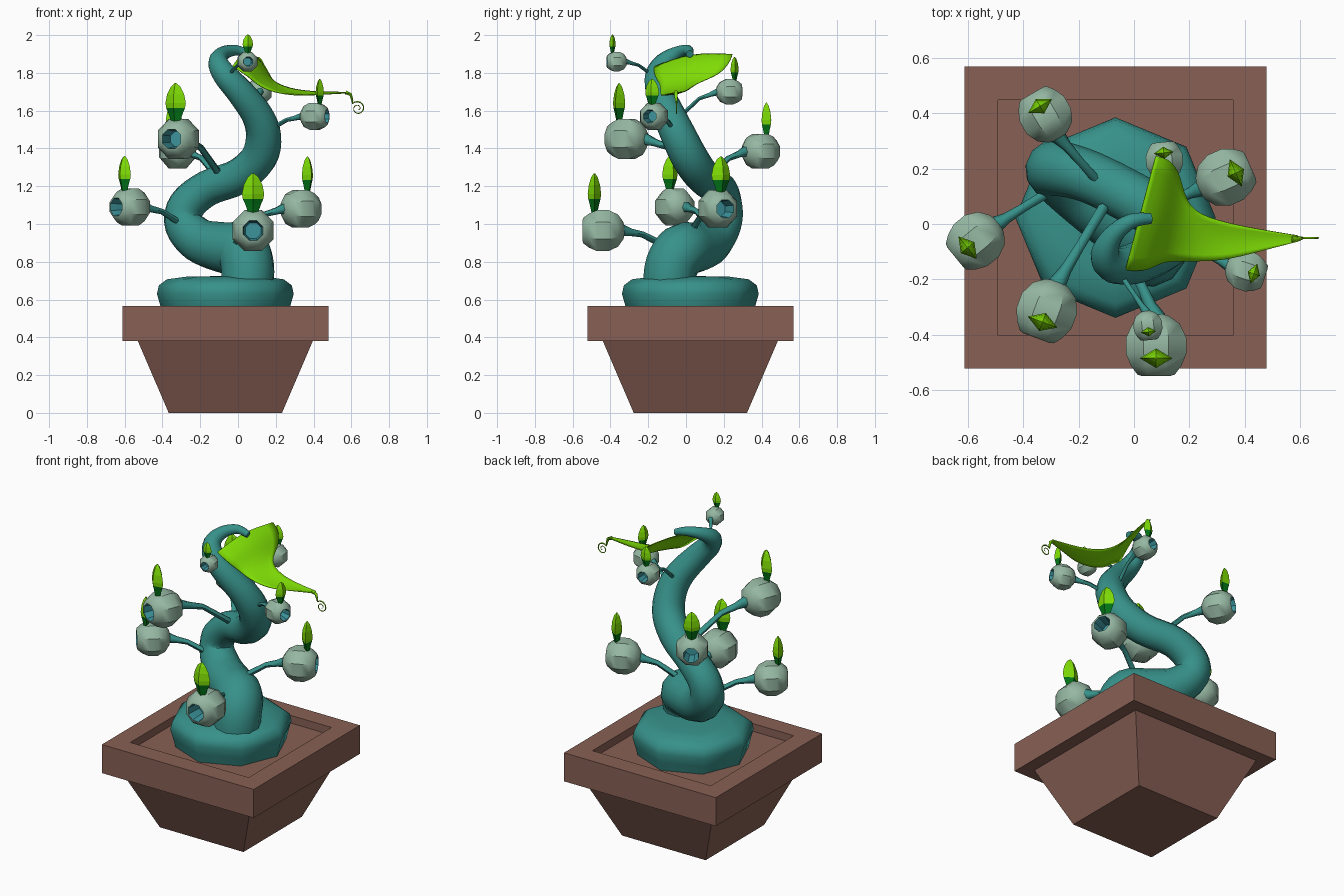
import bpy, bmesh, math
from mathutils import Vector, Matrix

if "Cube" in bpy.data.objects:
    bpy.data.objects.remove(bpy.data.objects["Cube"])


def mat(name, r, g, b):
    m = bpy.data.materials.new(name)
    m.diffuse_color = [(c / 255) ** 2.2 for c in (r, g, b)] + [1]
    m.use_nodes = True
    m.node_tree.nodes["Principled BSDF"].inputs["Base Color"].default_value = m.diffuse_color
    return m


CLAY = mat("clay_brown", 134, 96, 85)
TEAL = mat("stem_teal", 58, 144, 137)
SAGE = mat("bulb_sage", 148, 182, 161)
INNER = mat("hollow_blue_teal", 62, 146, 154)
LIME = mat("leaf_lime", 126, 220, 14)
GREEN = mat("bud_green", 10, 118, 30)


def finish(bm, name, mats, angle=None):
    bmesh.ops.recalc_face_normals(bm, faces=bm.faces)
    me = bpy.data.meshes.new(name)
    bm.to_mesh(me)
    bm.free()
    for m in mats:
        me.materials.append(m)
    if angle:
        me.shade_smooth()
        me.set_sharp_from_angle(angle=math.radians(angle))
    ob = bpy.data.objects.new(name, me)
    bpy.context.collection.objects.link(ob)
    return ob


def lathe(name, profile, segs, mats, frame=Matrix(), squash=1.0, angle=None, split=None, turn=0.0):
    """Rings of (radius, height), capped at both ends; rings from index split get material 1."""
    bm = bmesh.new()
    rings = []
    for r, h in profile:
        ring = []
        for i in range(segs):
            a = 2 * math.pi * i / segs + turn
            ring.append(bm.verts.new(frame @ Vector((r * math.cos(a), r * squash * math.sin(a), h))))
        rings.append(ring)
    for k in range(len(rings) - 1):
        for i in range(segs):
            j = (i + 1) % segs
            f = bm.faces.new((rings[k][i], rings[k][j], rings[k + 1][j], rings[k + 1][i]))
            f.material_index = int(split is not None and k >= split)
    bm.faces.new(rings[0][::-1])
    f = bm.faces.new(rings[-1])
    f.material_index = int(split is not None)
    return finish(bm, name, mats, angle)


def smooth_path(pts, n):
    """Catmull-Rom samples through points of any dimension."""
    out = []
    for i in range(len(pts) - 1):
        a, b = pts[max(i - 1, 0)], pts[i]
        c, d = pts[i + 1], pts[min(i + 2, len(pts) - 1)]
        for s in range(n):
            t = s / n
            out.append([0.5 * (2 * q + (r - p) * t + (2 * p - 5 * q + 4 * r - w) * t * t
                               + (3 * q - p - 3 * r + w) * t ** 3) for p, q, r, w in zip(a, b, c, d)])
    return out + [list(pts[-1])]


def tube(name, pts, sides_res, material):
    """Tube through (x, y, z, radius) points."""
    cu = bpy.data.curves.new(name, 'CURVE')
    cu.dimensions = '3D'
    cu.bevel_depth = 1.0
    cu.bevel_resolution = sides_res
    cu.use_fill_caps = True
    sp = cu.splines.new('POLY')
    sp.points.add(len(pts) - 1)
    for p, q in zip(sp.points, pts):
        p.co = (q[0], q[1], q[2], 1)
        p.radius = q[3]
    cu.materials.append(material)
    ob = bpy.data.objects.new(name, cu)
    bpy.context.collection.objects.link(ob)
    bpy.ops.object.select_all(action='DESELECT')
    ob.select_set(True)
    bpy.context.view_layer.objects.active = ob
    bpy.ops.object.convert(target='MESH')
    ob.data.shade_smooth()
    ob.data.set_sharp_from_angle(angle=math.radians(60))


# Square planter with rim and recessed soil bed
q = math.sqrt(2)
base = Matrix.Translation((-0.067, 0.023, 0))
lathe("planter", [(r * q, z) for r, z in ((0.30, 0), (0.463, 0.38), (0.545, 0.38), (0.545, 0.565),
      (0.425, 0.565), (0.425, 0.515))], 4, [CLAY], base, turn=math.pi / 4)

# Octagonal root mound
lathe("root_mound", [(0.33, 0.51), (0.345, 0.57), (0.362, 0.63), (0.352, 0.675), (0.31, 0.707),
      (0.2, 0.722), (0.03, 0.724)], 8, [TEAL], base, angle=50)

# Twisting trunk, thick at the base and hooked at the tip
trunk = [(0.05, -0.09, 0.66, 0.14), (0.05, -0.075, 0.78, 0.142), (0.02, -0.02, 0.86, 0.143),
         (-0.08, 0.05, 0.875, 0.135), (-0.2, 0.13, 0.91, 0.12), (-0.285, 0.19, 1.0, 0.105),
         (-0.27, 0.2, 1.1, 0.1), (-0.16, 0.17, 1.19, 0.095), (0, 0.09, 1.25, 0.095),
         (0.11, 0.02, 1.35, 0.097), (0.135, -0.04, 1.47, 0.093), (0.1, -0.09, 1.58, 0.085),
         (0.01, -0.14, 1.70, 0.075), (-0.07, -0.15, 1.79, 0.065), (-0.105, -0.11, 1.86, 0.052),
         (-0.075, -0.04, 1.905, 0.037), (-0.01, 0.01, 1.92, 0.028), (0.06, 0.02, 1.9, 0.02)]
tube("trunk", smooth_path(trunk, 4), 4, TEAL)

# Hollow bulbs: centre, radius, opening direction, stem start on the trunk
bulbs = [((-0.57, -0.06, 1.09), 0.105, (-0.77, -0.63), (-0.30, 0.12, 1.00)),
         ((0.08, -0.44, 0.965), 0.118, (0.0, -1.0), (-0.02, -0.12, 0.89)),
         ((0.33, 0.168, 1.08), 0.108, (0.9, 0.4), (0.04, 0.04, 0.98)),
         ((-0.315, -0.313, 1.45), 0.115, (-0.35, -0.94), (-0.11, 0.06, 1.28)),
         ((-0.32, 0.393, 1.385), 0.1, (-0.5, 0.85), (-0.11, 0.13, 1.25)),
         ((0.405, -0.17, 1.57), 0.077, (0.9, -0.3), (0.17, -0.06, 1.5)),
         ((0.11, 0.23, 1.70), 0.072, (-0.1, 1.0), (0.1, -0.03, 1.57)),
         ((0.05, -0.368, 1.86), 0.056, (0.1, -1.0), (-0.05, -0.18, 1.79))]
bulb_profile = [(0.08, -1.0), (0.42, -0.92), (0.78, -0.68), (1.0, -0.25), (1.0, 0.25), (0.83, 0.62),
                (0.62, 0.88), (0.48, 0.92), (0.45, 0.8), (0.38, 0.1)]
bud_profile = [(0.2, 0.75), (0.36, 1.2), (0.46, 1.42), (0.5, 1.65), (0.42, 2.05), (0.24, 2.4), (0.04, 2.57)]
for n, (c, r, d, s) in enumerate(bulbs, 1):
    c, s = Vector(c), Vector(s)
    d = Vector((d[0], d[1], 0)).normalized()
    up = Vector((0, 0, 1))
    side = up.cross(d)
    # columns are the local x, y, z axes
    facing = Matrix((side, up, d)).transposed().to_4x4()
    lathe(f"bulb_{n}", [(a * r, h * r) for a, h in bulb_profile], 8, [SAGE, INNER],
          Matrix.Translation(c) @ facing, angle=38, split=7, turn=math.pi / 8)
    # Flattened four-sided bud above the opening
    upright = Matrix((side, -d, up)).transposed().to_4x4()
    lathe(f"bud_{n}", [(a * r, h * r) for a, h in bud_profile], 4, [GREEN, LIME],
          Matrix.Translation(c + d * r * 0.38) @ upright, squash=0.6, split=2)
    # Kinked stem that widens at the bulb
    e = c - d * r * 0.85
    m = s.lerp(e, 0.5)
    m.z = s.z + (e.z - s.z) * 0.72
    m2 = m.lerp(e, 0.6)
    tube(f"stem_{n}", [(*s, 0.17 * r), (*m, 0.15 * r), (*m2, 0.19 * r), (*e, 0.3 * r)], 1, TEAL)

# Drooping arrow-shaped leaf: rows of back edge, midrib, front edge
rows = [((0.08, 0.245, 1.90), (0.02, 0.02, 1.91), (-0.03, -0.168, 1.835)),
        ((0.13, 0.235, 1.865), (0.09, 0.02, 1.87), (0.05, -0.172, 1.79)),
        ((0.17, 0.18, 1.79), (0.14, 0.0, 1.79), (0.10, -0.135, 1.74)),
        ((0.19, 0.055, 1.75), (0.2, -0.03, 1.72), (0.18, -0.135, 1.70)),
        ((0.3, 0.01, 1.71), (0.3, -0.06, 1.685), (0.32, -0.135, 1.68)),
        ((0.45, -0.02, 1.70), (0.45, -0.055, 1.688), (0.45, -0.1, 1.69)),
        ((0.59, -0.042, 1.70), (0.59, -0.053, 1.697), (0.59, -0.064, 1.697))]
bm = bmesh.new()
grid = [[bm.verts.new(p) for p in row] for row in rows]
for a, b in zip(grid, grid[1:]):
    for i in range(2):
        bm.faces.new((a[i], a[i + 1], b[i + 1], b[i]))
leaf = finish(bm, "leaf", [LIME], 60)
sub = leaf.modifiers.new("smooth", 'SUBSURF')
sub.levels = sub.render_levels = 2
sub.boundary_smooth = 'PRESERVE_CORNERS'
leaf.modifiers.new("thickness", 'SOLIDIFY').thickness = 0.005

# Curled tendril at the leaf tip
curl = [(0.57, -0.053, 1.697, 0.012), (0.597, -0.053, 1.685, 0.009), (0.605, -0.052, 1.655, 0.006)]
for i in range(26):
    a = 2.4 - i * 0.4 + math.pi * 2
    rad = 0.038 * (1 - i / 32)
    curl.append((0.634 + rad * math.cos(a), -0.05, 1.612 + rad * math.sin(a), 0.004 - 0.0001 * i))
tube("leaf_tendril", curl, 1, LIME)
